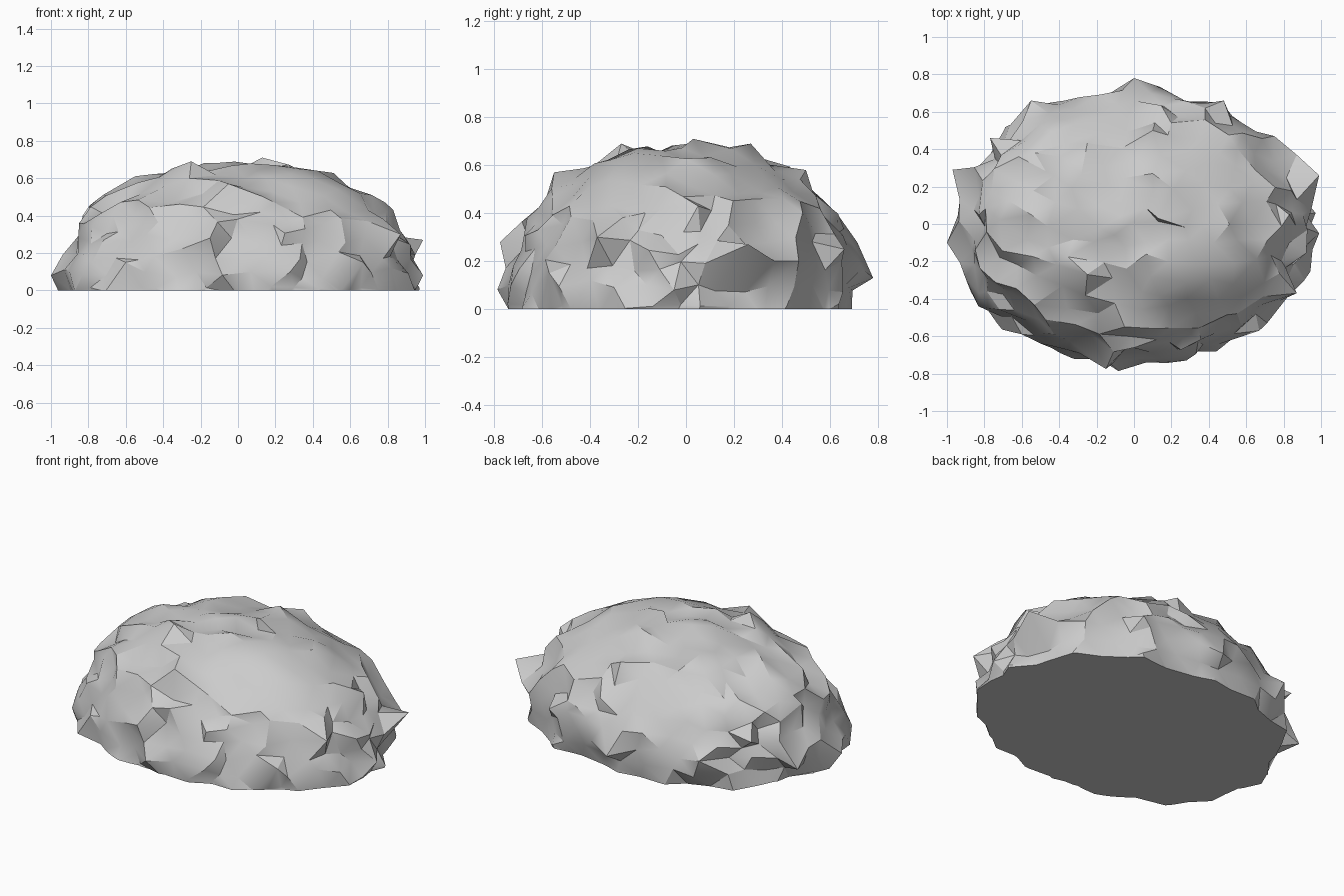
import bpy, bmesh, math, random
from mathutils import Vector, noise

random.seed(7)
cube = bpy.data.objects.get("Cube")
if cube:
    bpy.data.objects.remove(cube, do_unlink=True)

# Stone material
stone = bpy.data.materials.new("grey stone")
stone.use_nodes = True
grey = (0.6, 0.6, 0.6, 1)
stone.diffuse_color = grey
stone.node_tree.nodes["Principled BSDF"].inputs["Base Color"].default_value = grey

SIZE = Vector((0.94, 0.722, 0.665))  # half width, half depth, height
POWER = 2.35                         # boxiness of the dome from the side
# Pointed corners that stand out from the surface
SPIKES = [(0, 0.78, 0.13), (0.99, 0.26, 0.27), (-0.97, 0.29, 0.12),
          (-0.15, -0.775, 0.28), (0.99, -0.05, 0.08), (-1.0, -0.1, 0.08),
          (0.87, -0.37, 0.3), (-0.77, 0.46, 0.3), (-0.55, 0.66, 0.2),
          (0.48, 0.66, 0.25), (0.13, 0.03, 0.71), (0.28, -0.73, 0.1),
          (-0.25, -0.27, 0.69), (-0.05, -0.55, 0.57), (0.1, 0.5, 0.58),
          (0.1, 0.27, 0.69), (0.75, 0.47, 0.2), (0.87, 0.37, 0.2),
          (0.67, -0.57, 0.15), (-0.6, -0.59, 0.15), (-0.78, -0.45, 0.15),
          (-0.83, 0.05, 0.4), (0.83, 0.05, 0.43), (-0.55, 0.05, 0.61)]


def dome_point(d):
    """Point of the rounded dome along a direction, roughened with ledges."""
    r = (d.xy.length ** POWER + abs(d.z) ** POWER) ** (-1 / POWER)
    broad = noise.noise(d * 2.6 + Vector((3, 1, 8)))
    stretched = Vector((d.x * 5, d.y * 5, d.z * 9))
    ledge = 0.03 if noise.noise(stretched + Vector((9, 4, 2))) > 0.05 else -0.015
    rough = random.uniform(-0.03, 0.03) * (1.3 - abs(d.z))
    r *= 1 + 0.02 * broad + ledge + rough
    p = Vector(c * s * r for c, s in zip(d, SIZE))
    # The foot of the back tucks in and the foot of the front reaches out
    p.y -= 0.035 * min(1, max(0, 1 - p.z / 0.25))
    return p


# Rock: roughened ball, cut flat at the ground
bm = bmesh.new()
bmesh.ops.create_icosphere(bm, subdivisions=4, radius=1)
for v in bm.verts:
    shift = Vector(random.uniform(-0.035, 0.035) for _ in range(3))
    v.co = dome_point((v.co + shift).normalized())
for s in SPIKES:
    tip = Vector(s)
    min(bm.verts, key=lambda v: (v.co - tip).length).co = tip
bmesh.ops.bisect_plane(bm, geom=bm.verts[:] + bm.edges[:] + bm.faces[:],
                       plane_co=(0, 0, 0), plane_no=(0, 0, 1), clear_inner=True)
rim = [e for e in bm.edges if e.is_boundary]
bmesh.ops.contextual_create(bm, geom=rim)
bmesh.ops.recalc_face_normals(bm, faces=bm.faces[:])

mesh = bpy.data.meshes.new("rock")
bm.to_mesh(mesh)
bm.free()
rock = bpy.data.objects.new("rock", mesh)
bpy.context.collection.objects.link(rock)
mesh.materials.append(stone)

bpy.ops.object.select_all(action='DESELECT')
rock.select_set(True)
bpy.context.view_layer.objects.active = rock
bpy.ops.object.shade_smooth_by_angle(angle=math.radians(30))
